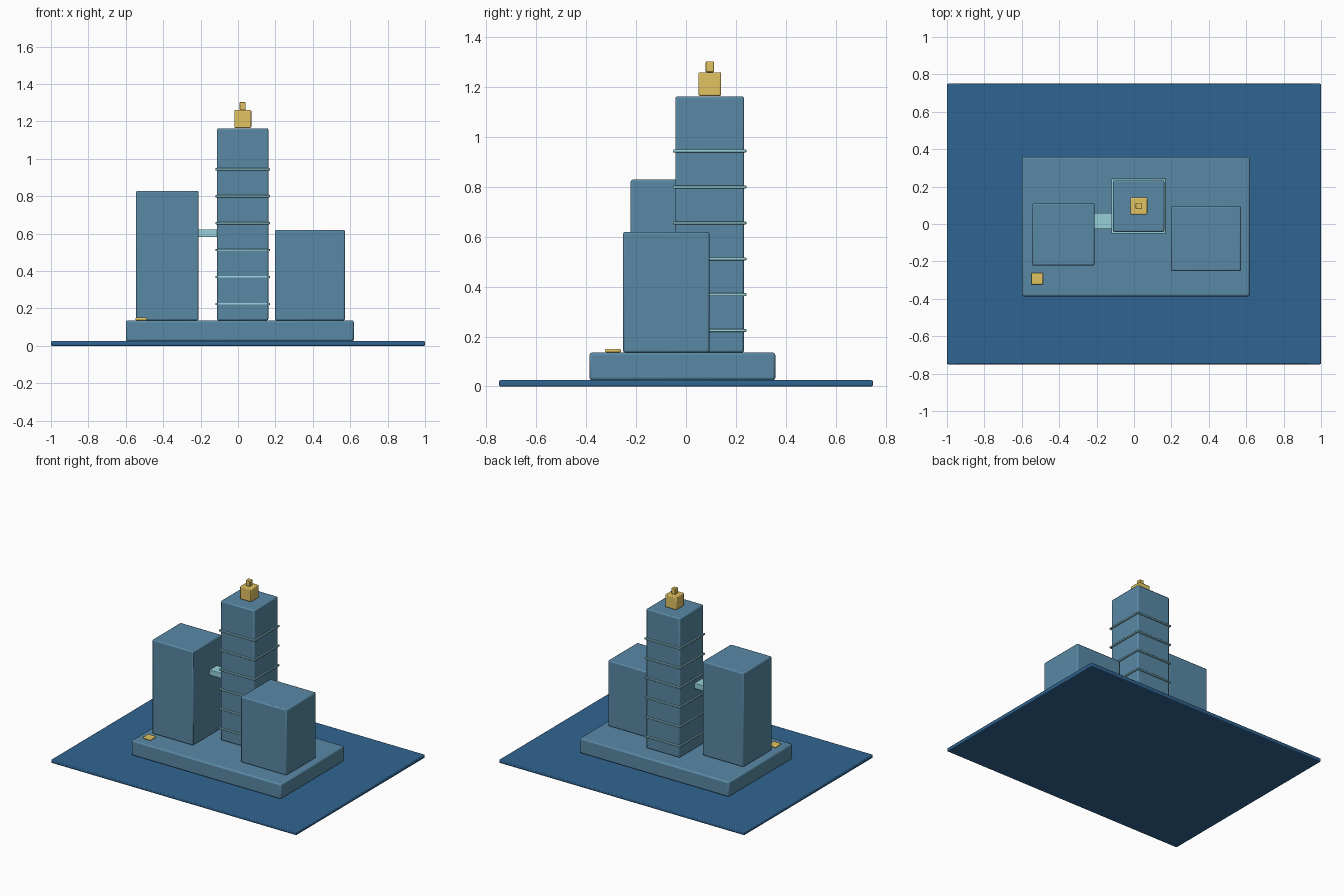
import bpy

if "Cube" in bpy.data.objects:
    bpy.data.objects.remove(bpy.data.objects["Cube"])


def material(name, color):
    m = bpy.data.materials.new(name)
    m.diffuse_color = (*color, 1)
    m.use_nodes = True
    m.node_tree.nodes["Principled BSDF"].inputs["Base Color"].default_value = m.diffuse_color
    return m


WATER = material("deep_blue", (0.03, 0.13, 0.29))
BODY = material("steel_blue", (0.1, 0.25, 0.38))
GLASS = material("pale_cyan", (0.3, 0.62, 0.7))
GOLD = material("gold", (0.76, 0.55, 0.12))


def box(name, x, y, z, mat, bevel=0.008):
    """Bevelled box spanning the (min, max) ranges on each axis."""
    spans = (x, y, z)
    bpy.ops.mesh.primitive_cube_add(size=1, location=[(a + b) / 2 for a, b in spans])
    ob = bpy.context.object
    ob.name = name
    ob.scale = [b - a for a, b in spans]
    bpy.ops.object.transform_apply(location=False, rotation=False, scale=True)
    ob.data.materials.append(mat)
    mod = ob.modifiers.new("edge_bevel", 'BEVEL')
    mod.width = bevel
    mod.segments = 2
    bpy.ops.object.shade_smooth_by_angle()
    return ob


# Ground plate and podium
box("ground_plate", (-1, 1), (-0.75, 0.75), (0, 0.025), WATER, 0.006)
box("podium", (-0.60, 0.62), (-0.387, 0.358), (0.025, 0.136), BODY, 0.01)

# Three towers
box("left_tower", (-0.545, -0.211), (-0.222, 0.11), (0.136, 0.829), BODY)
box("middle_tower", (-0.112, 0.162), (-0.043, 0.233), (0.136, 1.163), BODY)
box("right_tower", (0.198, 0.572), (-0.252, 0.094), (0.136, 0.62), BODY)

# Glass floor bands around the middle tower
for i in range(6):
    z = 0.224 + 0.144 * i
    box(f"floor_band_{i + 1}", (-0.121, 0.171), (-0.052, 0.242),
        (z - 0.006, z + 0.006), GLASS, 0.003)

# Sky bridge between left and middle towers
box("sky_bridge", (-0.215, -0.108), (-0.028, 0.06), (0.581, 0.622), GLASS, 0.004)

# Gold crown, spire and podium plaque
box("crown", (-0.02, 0.071), (0.05, 0.141), (1.165, 1.26), GOLD, 0.006)
box("spire", (0.009, 0.041), (0.079, 0.112), (1.26, 1.303), GOLD, 0.004)
box("podium_plaque", (-0.549, -0.486), (-0.324, -0.261), (0.136, 0.151), GOLD, 0.006)
